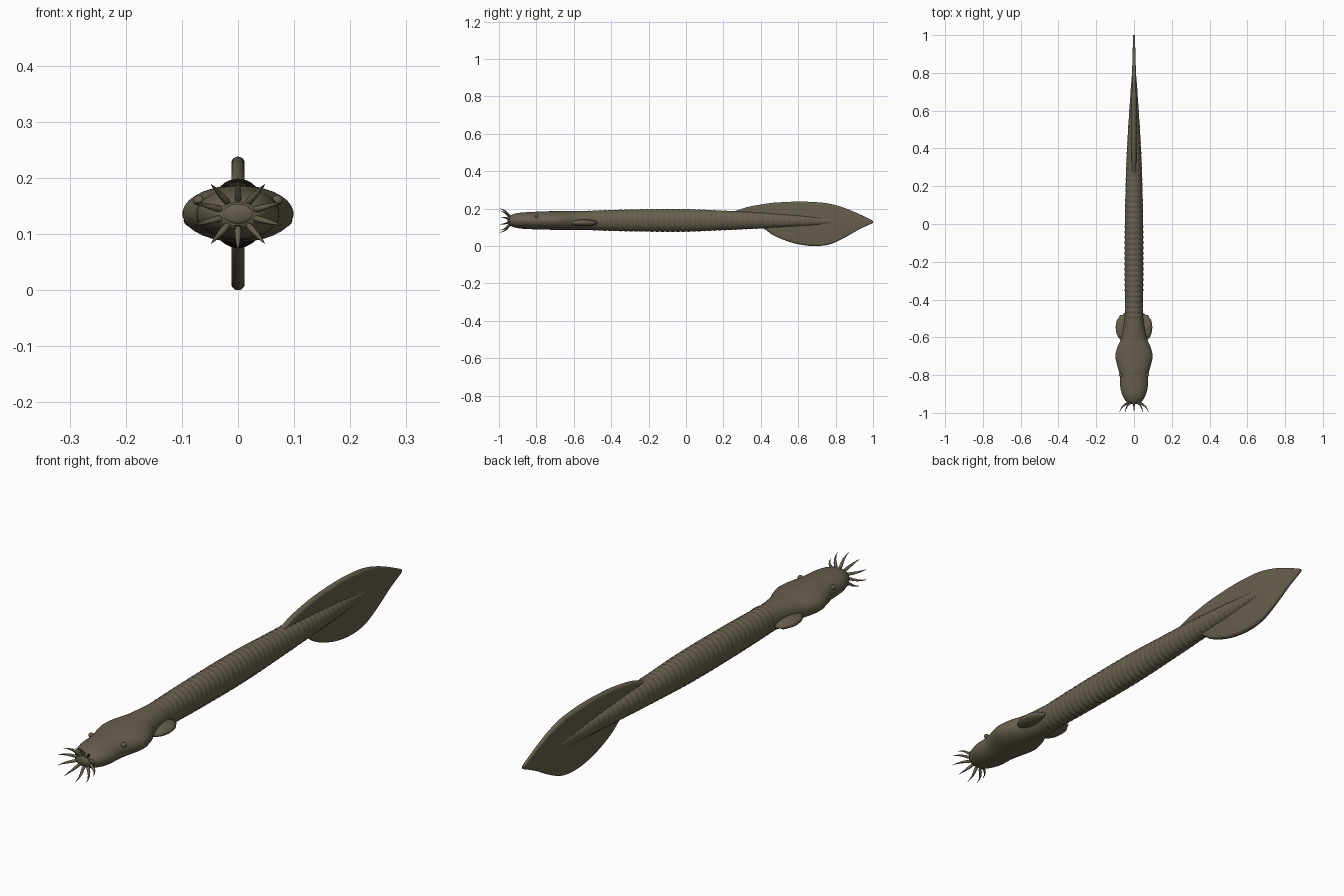
import bpy
import bmesh
from math import sin, cos, pi, radians, copysign

cube = bpy.data.objects.get("Cube")
if cube:
    bpy.data.objects.remove(cube, do_unlink=True)

skin = bpy.data.materials.new("olive_brown_skin")
skin.use_nodes = True
colour = (0.135, 0.115, 0.075, 1)
skin.diffuse_color = colour
skin.node_tree.nodes["Principled BSDF"].inputs["Base Color"].default_value = colour


def finish(name, mesh, angle=50):
    """Link a mesh as a smooth-shaded object."""
    mesh.materials.clear()
    mesh.materials.append(skin)
    obj = bpy.data.objects.new(name, mesh)
    bpy.context.collection.objects.link(obj)
    bpy.ops.object.select_all(action='DESELECT')
    obj.select_set(True)
    bpy.context.view_layer.objects.active = obj
    bpy.ops.object.shade_smooth_by_angle(angle=radians(angle))
    return obj


def curve_at(keys, y):
    """Smooth interpolation of (y, a, b, ...) rows."""
    n = len(keys)
    i = 0
    while i < n - 2 and y > keys[i + 1][0]:
        i += 1
    p, q = keys[i], keys[i + 1]
    before, after = keys[max(i - 1, 0)], keys[min(i + 2, n - 1)]
    h = q[0] - p[0]
    t = min(max((y - p[0]) / h, 0), 1)
    out = []
    for k in range(1, len(p)):
        m0 = (q[k] - before[k]) / (q[0] - before[0]) * h
        m1 = (after[k] - p[k]) / (after[0] - p[0]) * h
        out.append((2*t**3 - 3*t**2 + 1) * p[k] + (t**3 - 2*t**2 + t) * m0
                   + (3*t**2 - 2*t**3) * q[k] + (t**3 - t**2) * m1)
    return out


def loft(name, keys, steps, ridge=None, flat=False, sides=32):
    """Skin sections of half width, top and bottom along y."""
    bm = bmesh.new()
    rings = []
    start, end = keys[0][0], keys[-1][0]
    for s in range(steps + 1):
        y = start + (end - start) * s / steps
        hw, top, bottom = curve_at(keys, y)
        mid, hh = (top + bottom) / 2, (top - bottom) / 2
        swell = ridge(y) if ridge else 1
        ring = []
        for k in range(sides):
            a = 2 * pi * (k + 0.5) / sides
            if flat:
                r = min(hw, hh)
                z = mid + r * sin(a) + copysign(hh - r, sin(a))
            else:
                z = mid + hh * swell * sin(a)
            ring.append(bm.verts.new((hw * swell * cos(a), y, z)))
        rings.append(ring)
    for r0, r1 in zip(rings, rings[1:]):
        for k in range(sides):
            j = (k + 1) % sides
            bm.faces.new((r0[k], r0[j], r1[j], r1[k]))
    bm.faces.new(rings[0])
    bm.faces.new(rings[-1])
    bmesh.ops.recalc_face_normals(bm, faces=bm.faces)
    mesh = bpy.data.meshes.new(name)
    bm.to_mesh(mesh)
    bm.free()
    return finish(name, mesh)


def ellipsoid(name, centre, size, segments=24, scallop=0):
    """Scaled sphere, optionally with a wavy rear edge."""
    bm = bmesh.new()
    bmesh.ops.create_uvsphere(bm, u_segments=segments, v_segments=segments // 2, radius=1)
    for v in bm.verts:
        wave = 1 + scallop * cos(14 * v.co.x) * max(v.co.y, 0)
        v.co = [c + s * p * wave for c, s, p in zip(centre, size, v.co)]
    mesh = bpy.data.meshes.new(name)
    bm.to_mesh(mesh)
    bm.free()
    return finish(name, mesh)


# Head: broad, flattened, pinched behind the cheeks
loft("head", [
    (-0.948, 0.034, 0.157, 0.116), (-0.935, 0.046, 0.166, 0.106),
    (-0.91, 0.060, 0.175, 0.098), (-0.87, 0.072, 0.180, 0.092),
    (-0.80, 0.076, 0.184, 0.089), (-0.75, 0.089, 0.186, 0.088),
    (-0.70, 0.099, 0.187, 0.086), (-0.65, 0.088, 0.188, 0.086),
    (-0.61, 0.070, 0.188, 0.086), (-0.55, 0.056, 0.189, 0.085),
    (-0.47, 0.046, 0.188, 0.086)], 60)

# Trunk: overlapping ring folds
PITCH = 0.028


def fold(y):
    return 0.955 + 0.05 * abs(sin(pi * (y + 0.56) / PITCH)) ** 0.7


loft("ringed_trunk", [
    (-0.56, 0.046, 0.187, 0.087), (-0.45, 0.048, 0.192, 0.082),
    (-0.25, 0.050, 0.197, 0.077), (0.00, 0.049, 0.198, 0.076),
    (0.20, 0.045, 0.190, 0.084), (0.35, 0.040, 0.184, 0.091),
    (0.50, 0.032, 0.174, 0.098), (0.65, 0.022, 0.162, 0.106),
    (0.76, 0.014, 0.150, 0.114), (0.84, 0.006, 0.140, 0.124)],
    300, ridge=fold)

# Tail fin: tall thin blade with rounded edges
loft("tail_fin", [
    (0.22, 0.010, 0.182, 0.120), (0.27, 0.011, 0.190, 0.110),
    (0.33, 0.012, 0.209, 0.100), (0.41, 0.012, 0.224, 0.095),
    (0.46, 0.012, 0.231, 0.062), (0.52, 0.012, 0.235, 0.034),
    (0.60, 0.012, 0.238, 0.010), (0.69, 0.012, 0.235, 0.000),
    (0.77, 0.011, 0.226, 0.010), (0.85, 0.009, 0.203, 0.046),
    (0.92, 0.007, 0.174, 0.086), (0.97, 0.006, 0.150, 0.110),
    (0.99, 0.006, 0.140, 0.119), (1.0, 0.004, 0.134, 0.124)],
    90, flat=True)

# Paired fins and eyes
for side, s in (("left", 1), ("right", -1)):
    ellipsoid(side + "_pectoral_fin", (s * 0.052, -0.548, 0.124),
              (0.045, 0.072, 0.018), scallop=0.06)
    ellipsoid(side + "_eye", (s * 0.070, -0.80, 0.160), (0.010, 0.010, 0.009), 16)

# Mouth pad
ellipsoid("mouth", (0, -0.946, 0.136), (0.028, 0.008, 0.018))

# Ten curved, pointed feelers around the mouth
for i in range(10):
    a = pi / 2 + i * pi / 5
    data = bpy.data.curves.new("feeler_path", 'CURVE')
    data.dimensions = '3D'
    data.bevel_depth = 0.006
    data.bevel_resolution = 2
    data.use_fill_caps = True
    path = data.splines.new('POLY')
    stations = [(0.026, -0.935, 0.8), (0.037, -0.949, 1), (0.050, -0.956, 0.9),
                (0.063, -0.966, 0.65), (0.074, -0.980, 0.35), (0.082, -0.999, 0.04)]
    path.points.add(len(stations) - 1)
    for point, (r, y, width) in zip(path.points, stations):
        point.co = (r * cos(a), y, 0.136 + 0.80 * r * sin(a), 1)
        point.radius = width
    helper = bpy.data.objects.new("feeler_path", data)
    bpy.context.collection.objects.link(helper)
    bpy.context.view_layer.update()
    graph = bpy.context.evaluated_depsgraph_get()
    mesh = bpy.data.meshes.new_from_object(helper.evaluated_get(graph))
    bpy.data.objects.remove(helper, do_unlink=True)
    finish("feeler_%d" % (i + 1), mesh)
